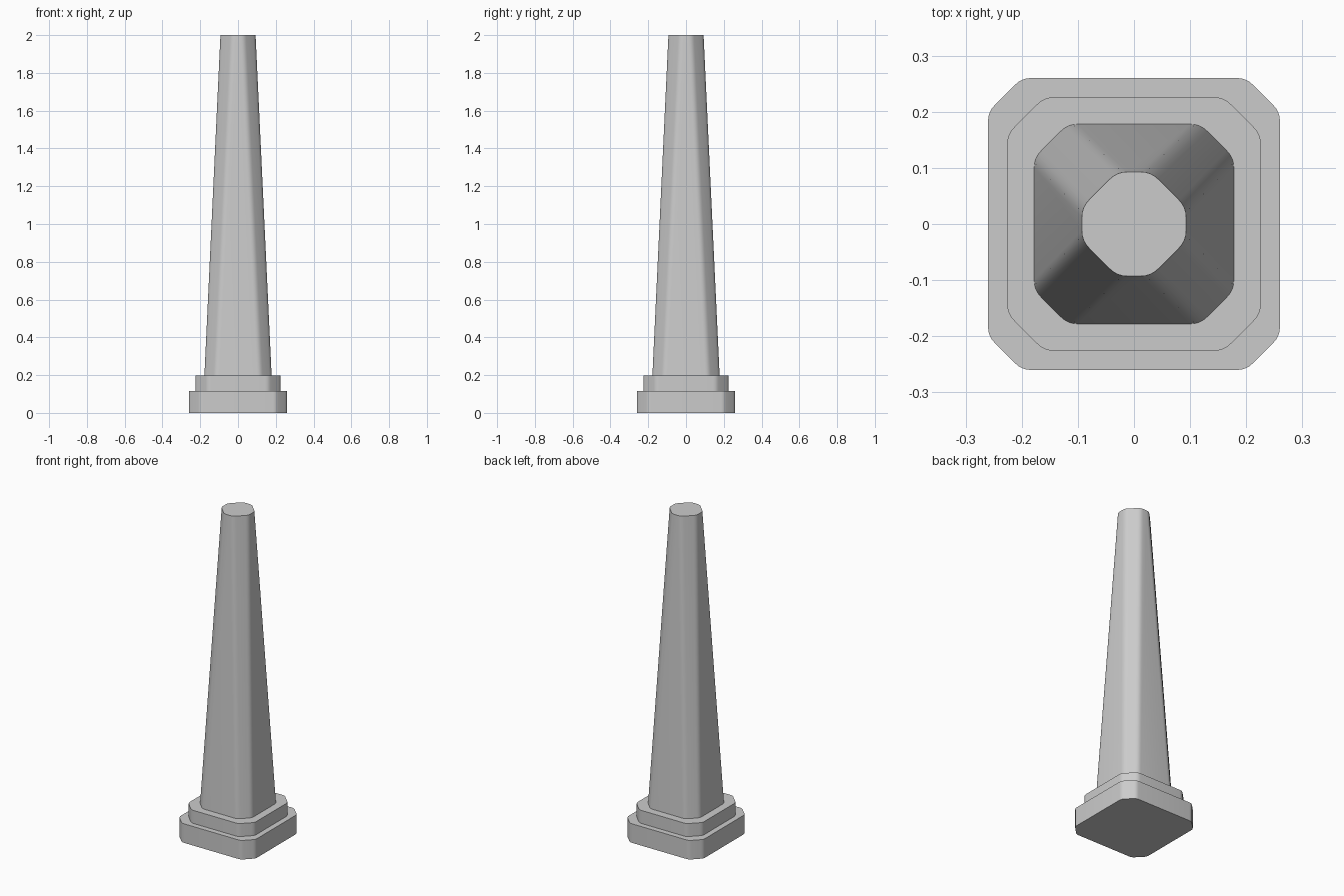
import bpy, bmesh, math
from mathutils import Vector

if "Cube" in bpy.data.objects:
    bpy.data.objects.remove(bpy.data.objects["Cube"])


def section(half, chamfer, rounding, segs=4):
    """Square outline with chamfered corners, each chamfer end softened by a curve."""
    inner = half - chamfer
    octagon = []
    for q in range(4):
        a = q * math.pi / 2
        for x, y in ((half, inner), (inner, half)):
            octagon.append(Vector((x * math.cos(a) - y * math.sin(a),
                                   x * math.sin(a) + y * math.cos(a))))
    outline = []
    for i, p in enumerate(octagon):
        start = p + (octagon[i - 1] - p).normalized() * rounding
        end = p + (octagon[(i + 1) % 8] - p).normalized() * rounding
        for k in range(segs + 1):
            t = k / segs
            outline.append(start * (1 - t) ** 2 + p * 2 * t * (1 - t) + end * t ** 2)
    return outline


def prism(name, bottom, top, z0, z1):
    """Closed solid lofted between two (half, chamfer, rounding) sections."""
    bm = bmesh.new()
    low = [bm.verts.new((p.x, p.y, z0)) for p in section(*bottom)]
    high = [bm.verts.new((p.x, p.y, z1)) for p in section(*top)]
    n = len(low)
    for i in range(n):
        j = (i + 1) % n
        bm.faces.new((low[i], low[j], high[j], high[i]))
    bm.faces.new(low[::-1])
    bm.faces.new(high)
    mesh = bpy.data.meshes.new(name)
    bm.to_mesh(mesh)
    bm.free()
    obj = bpy.data.objects.new(name, mesh)
    bpy.context.collection.objects.link(obj)
    bpy.ops.object.select_all(action='DESELECT')
    obj.select_set(True)
    bpy.context.view_layer.objects.active = obj
    bpy.ops.object.shade_smooth_by_angle(angle=math.radians(30))
    return obj


# Wide bottom slab
base = (0.26, 0.06, 0.016)
prism("base_slab", base, base, 0.0, 0.117)

# Narrower step on the slab
step = (0.226, 0.066, 0.018)
prism("base_step", step, step, 0.117, 0.197)

# Tall tapering shaft
prism("shaft", (0.178, 0.06, 0.018), (0.093, 0.063, 0.018), 0.197, 2.0)
